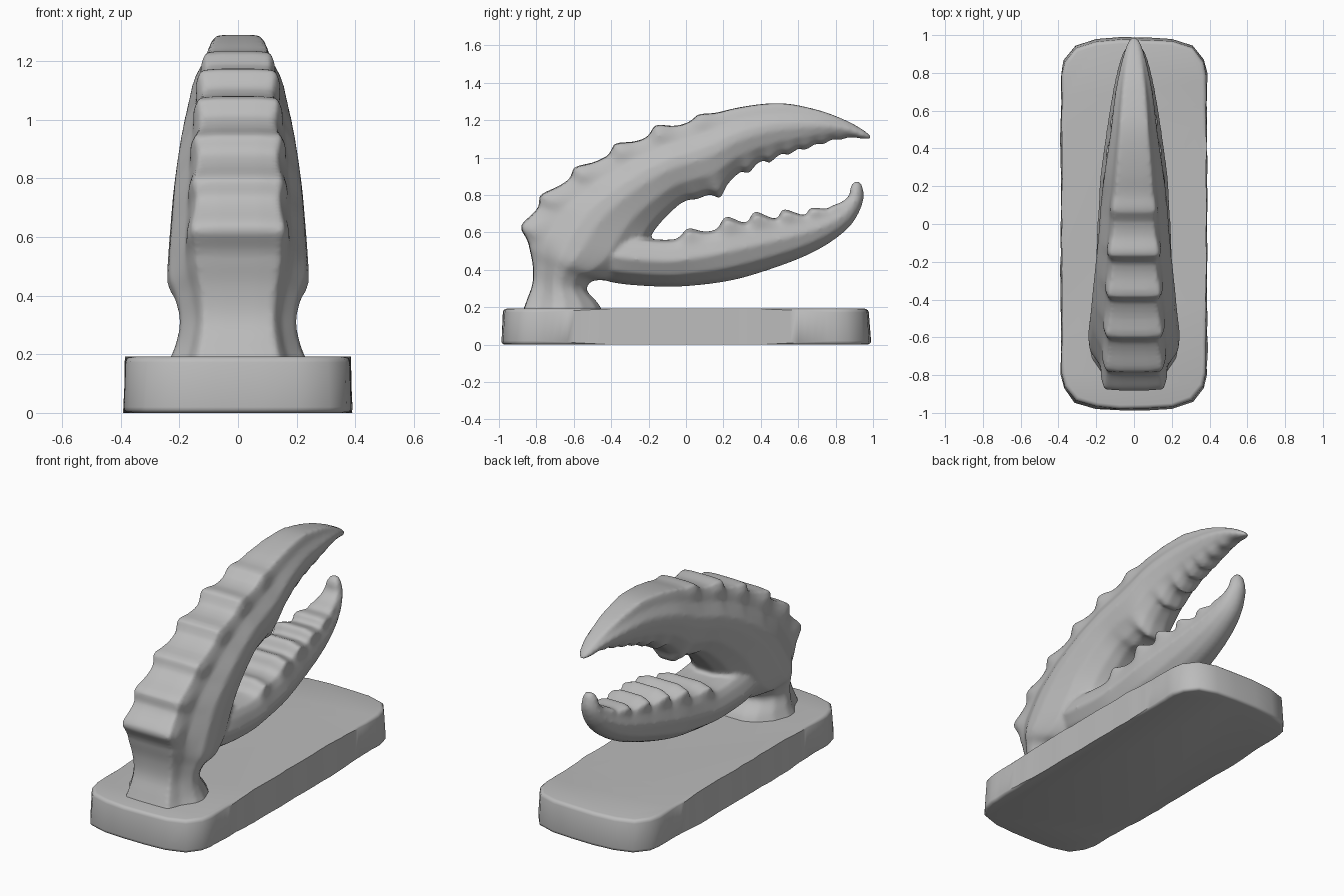
import bpy, bmesh, math
from mathutils import Vector, noise

cube = bpy.data.objects.get("Cube")
if cube:
    bpy.data.objects.remove(cube)

stone = bpy.data.materials.new("pale grey stone")
stone.use_nodes = True
GREY = (0.5, 0.5, 0.5, 1)
stone.diffuse_color = GREY
stone.node_tree.nodes["Principled BSDF"].inputs["Base Color"].default_value = GREY


def spline(rows, steps):
    """Catmull-Rom sampling of rows of numbers."""
    out = []
    for i in range(len(rows) - 1):
        a, b, c, d = (Vector(rows[min(max(i + k, 0), len(rows) - 1)]) for k in (-1, 0, 1, 2))
        for j in range(steps):
            t = j / steps
            out.append(0.5 * (2 * b + (c - a) * t + (2 * a - 5 * b + 4 * c - d) * t * t
                              + (3 * b - a - 3 * c + d) * t ** 3))
    return out + [Vector(rows[-1])]


def bump(point, peaks, steep, slow):
    """Lopsided ridge height, steep on the near side of each peak."""
    best = 0
    for y, z, height in peaks:
        d = math.hypot(point.y - y, point.z - z)
        before = point.y + 0.5 * point.z < y + 0.5 * z
        best = max(best, height * math.exp(-(d / (steep if before else slow)) ** 2))
    return best


def loft(bm, stations, section, outer_peaks, inner_peaks):
    """Skin cross-sections spanning an outer edge and an inner edge."""
    half = [Vector(p) for p in section]
    loop = [(s, x) for s, x in half] + [(s, -x) for s, x in reversed(half)]
    rings = []
    for yo, zo, yi, zi, w in spline(stations, 8):
        outer, inner = Vector((0, yo, zo)), Vector((0, yi, zi))
        axis = (outer - inner).normalized()
        up = bump(outer, outer_peaks, 0.035, 0.07)
        down = bump(inner, inner_peaks, 0.025, 0.04)
        ring = []
        for s, x in loop:
            co = outer.lerp(inner, s)
            co += axis * (up * max(0, 1 - s * 4) - down * max(0, s * 4 - 3))
            co.x = x * (w + (up * 0.6 if s < 0.15 else 0))
            ring.append(bm.verts.new(co))
        rings.append(ring)
    n = len(loop)
    for a, b in zip(rings, rings[1:]):
        for k in range(n):
            bm.faces.new((a[k], a[(k + 1) % n], b[(k + 1) % n], b[k]))
    bm.faces.new(rings[0][::-1])
    bm.faces.new(rings[-1])


def finish(bm, name):
    bmesh.ops.recalc_face_normals(bm, faces=bm.faces)
    mesh = bpy.data.meshes.new(name)
    bm.to_mesh(mesh)
    bm.free()
    mesh.materials.append(stone)
    obj = bpy.data.objects.new(name, mesh)
    bpy.context.collection.objects.link(obj)
    return obj


def smooth_shade(obj, degrees):
    bpy.ops.object.select_all(action="DESELECT")
    obj.select_set(True)
    bpy.context.view_layer.objects.active = obj
    bpy.ops.object.shade_smooth_by_angle(angle=math.radians(degrees))


# Neck, palm and fixed upper jaw: outer y, z, inner y, z, half width
palm = [(-.88, .16, -.44, .16, .245), (-.85, .24, -.47, .22, .215),
        (-.82, .33, -.53, .29, .20), (-.82, .43, -.50, .34, .215),
        (-.84, .53, -.40, .35, .24), (-.85, .62, -.28, .42, .24),
        (-.75, .78, -.21, .53, .23), (-.57, .92, -.17, .61, .22),
        (-.36, 1.04, -.09, .70, .205), (-.15, 1.13, .0, .77, .19),
        (.07, 1.205, .17, .82, .175), (.27, 1.265, .30, .93, .155),
        (.50, 1.29, .47, 1.01, .125), (.70, 1.255, .68, 1.075, .10),
        (.85, 1.20, .84, 1.11, .07), (.95, 1.145, .95, 1.10, .04),
        (.99, 1.11, .985, 1.10, .015)]
palm_section = [(0, .3), (.01, .6), (.09, .67), (.2, .74), (.38, .97), (.52, 1),
                (.75, .85), (.93, .55), (1, .25)]
back_ridges = [(-.85, .62, .035), (-.75, .78, .035), (-.57, .92, .04),
               (-.36, 1.04, .04), (-.15, 1.13, .045), (.07, 1.205, .025)]
upper_teeth = [(.05, .78, .01), (.17, .82, .04), (.33, .95, .035), (.45, 1.0, .03),
               (.55, 1.035, .025), (.64, 1.065, .025), (.73, 1.085, .02), (.82, 1.105, .015)]

# Movable lower jaw
jaw = [(-.55, .62, -.52, .38, .15), (-.35, .58, -.38, .33, .20),
       (-.10, .56, -.12, .31, .20), (.05, .585, .08, .32, .19),
       (.22, .625, .27, .35, .18), (.40, .655, .47, .41, .155),
       (.56, .675, .65, .48, .13), (.70, .695, .79, .56, .105),
       (.81, .735, .89, .65, .08), (.87, .79, .945, .76, .058),
       (.88, .84, .945, .84, .042), (.90, .87, .925, .875, .02)]
jaw_section = [(0, .45), (.05, .78), (.2, .9), (.45, 1), (.75, .8), (.93, .45), (1, .15)]
lower_teeth = [(.01, .575, .045), (.22, .625, .06), (.38, .65, .06), (.54, .675, .055),
               (.69, .695, .045), (.79, .725, .02)]

bm = bmesh.new()
loft(bm, palm, palm_section, back_ridges, upper_teeth)
loft(bm, jaw, jaw_section, lower_teeth, [])
claw = finish(bm, "claw")
# Fuse the two lofts into one carved surface
remesh = claw.modifiers.new("fuse", "REMESH")
remesh.mode = "VOXEL"
remesh.voxel_size = 0.012
remesh.use_smooth_shade = True
soften = claw.modifiers.new("soften", "SMOOTH")
soften.factor = 0.5
soften.iterations = 4

# Rounded slab base with worn edges
quarter = [(.385, .4), (.385, .8), (.37, .87), (.31, .945), (.2, .98), (.07, .99)]
outline = ([(x, y) for x, y in quarter] + [(-x, y) for x, y in reversed(quarter)]
           + [(-x, -y) for x, y in quarter] + [(x, -y) for x, y in reversed(quarter)])
bm = bmesh.new()
bottom = bm.faces.new([bm.verts.new((x, y, 0)) for x, y in outline])
top = bmesh.ops.extrude_face_region(bm, geom=[bottom])["geom"]
for v in top:
    if isinstance(v, bmesh.types.BMVert):
        v.co = Vector((v.co.x * .985, v.co.y * .985, .192))
rims = [e for e in bm.edges if abs(e.verts[0].co.z - e.verts[1].co.z) < .01]
bmesh.ops.bevel(bm, geom=rims, offset=.02, segments=3, affect="EDGES", profile=.5)
long_edges = [e for e in bm.edges if e.calc_length() > .3]
bmesh.ops.subdivide_edges(bm, edges=long_edges, cuts=9)
for v in bm.verts:
    wobble = noise.noise(v.co * 6) * .012
    v.co.x += math.copysign(wobble, v.co.x)
    v.co.y += wobble * .5
base = finish(bm, "base_slab")
smooth_shade(base, 40)
smooth_shade(claw, 60)
